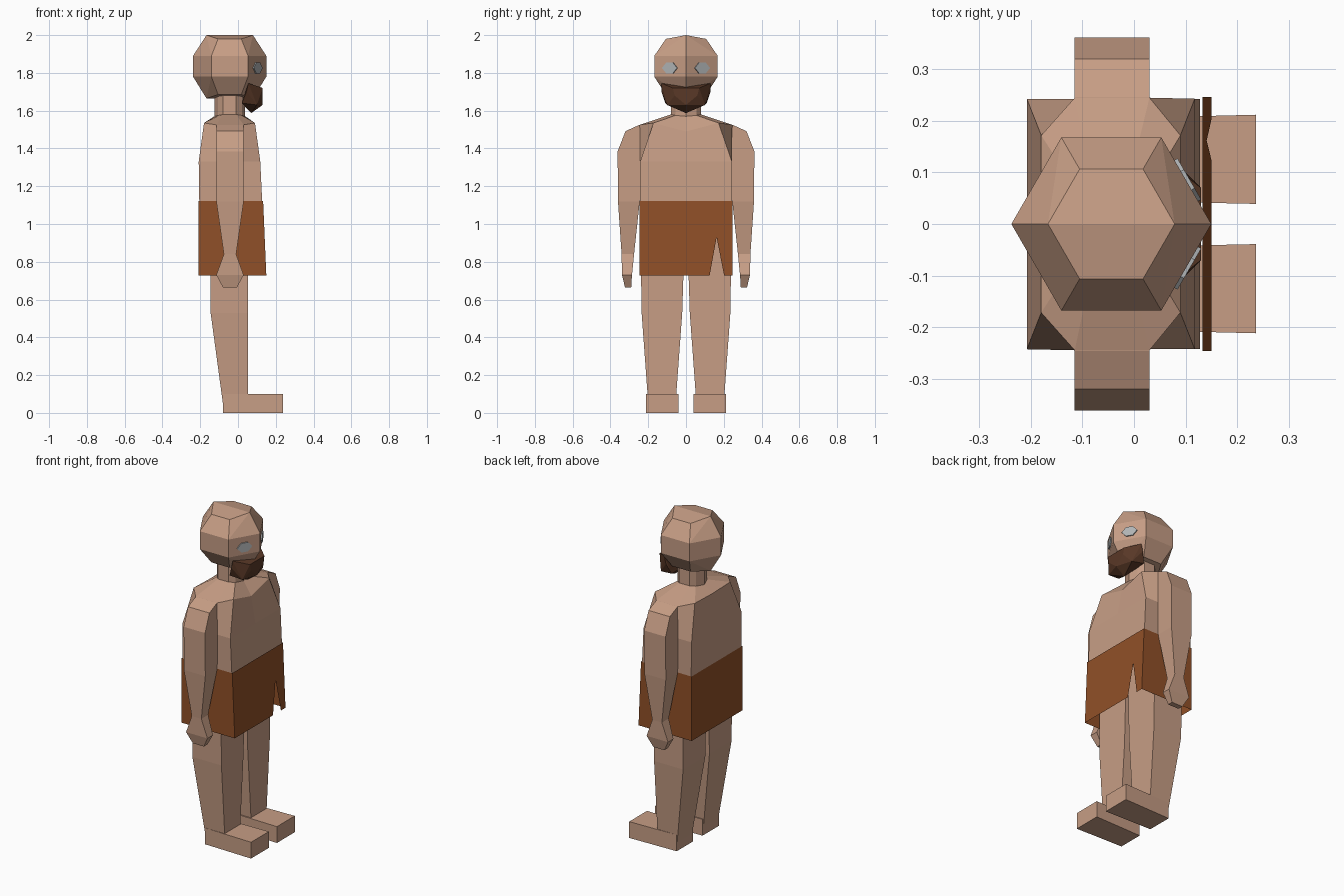
import bpy, bmesh
from math import cos, sin, radians

if "Cube" in bpy.data.objects:
    bpy.data.objects.remove(bpy.data.objects["Cube"])


def material(name, color):
    m = bpy.data.materials.new(name)
    m.diffuse_color = (*color, 1)
    m.use_nodes = True
    m.node_tree.nodes["Principled BSDF"].inputs["Base Color"].default_value = m.diffuse_color
    return m


SKIN = material("skin", (0.57, 0.34, 0.235))
CLOTH = material("cloth", (0.28, 0.08, 0.021))
HAIR = material("hair", (0.10, 0.04, 0.02))
EYE = material("eye_grey", (0.44, 0.46, 0.47))


def finish(name, bm, mat, solid=True):
    if solid:
        bmesh.ops.recalc_face_normals(bm, faces=bm.faces)
    me = bpy.data.meshes.new(name)
    bm.to_mesh(me)
    bm.free()
    me.materials.append(mat)
    ob = bpy.data.objects.new(name, me)
    bpy.context.collection.objects.link(ob)
    return ob


def loft(name, rings, mat):
    """Bridge equal-sized rings of points and cap both ends."""
    bm = bmesh.new()
    rows = [[bm.verts.new(p) for p in r] for r in rings]
    n = len(rows[0])
    for a, b in zip(rows, rows[1:]):
        for i in range(n):
            j = (i + 1) % n
            bm.faces.new((a[i], a[j], b[j], b[i]))
    bm.faces.new(rows[0][::-1])
    bm.faces.new(rows[-1])
    return finish(name, bm, mat)


def hull(name, points, mat):
    bm = bmesh.new()
    for p in points:
        bm.verts.new(p)
    bmesh.ops.convex_hull(bm, input=bm.verts)
    bmesh.ops.dissolve_limit(bm, angle_limit=radians(1), verts=bm.verts, edges=bm.edges)
    return finish(name, bm, mat)


def rect(x0, x1, y0, y1, z, s=1):
    return [(x0, s * y0, z), (x1, s * y0, z), (x1, s * y1, z), (x0, s * y1, z)]


def body_ring(half):
    """Mirror a half outline (front centre .. back centre) across y."""
    return half + [(x, -y, z) for x, y, z in half[-2:0:-1]]


# Torso, shoulders and neck in one loft
def trunk(z, xf, xb):
    return body_ring([(xf, 0, z), (xf, .243, z), (.03, .243, z),
                      (-.115, .243, z), (xb, .243, z), (xb, 0, z)])


def neck(z):
    return body_ring([(.038, 0, z), (.02, .055, z + .005), (-.01, .08, z + .01),
                      (-.08, .08, z + .01), (-.105, .055, z + .005), (-.125, 0, z)])


collar = body_ring([(.09, 0, 1.49), (.09, .172, 1.535), (.03, .245, 1.525),
                    (-.115, .245, 1.525), (-.18, .172, 1.535), (-.18, 0, 1.53)])
loft("torso", [trunk(1.0, .125, -.205), trunk(1.12, .128, -.205),
               trunk(1.33, .118, -.208), collar, neck(1.57), neck(1.69)], SKIN)

# Head: stacked hexagons, slightly crowned at top and bottom
HX = -.044
pts = []
for r, z, drop in ((.123, 2.0, -.02), (.194, 1.89, 0), (.194, 1.78, 0), (.123, 1.665, .02)):
    for k in range(6):
        a = radians(60 * k)
        pts.append((HX + r * cos(a), r * sin(a), z + (drop if k % 3 else 0)))
hull("head", pts, SKIN)

# Beard
beard = [(.07, 0, 1.587), (.13, 0, 1.63), (.02, 0, 1.64)]
for s in (1, -1):
    beard += [(.055, s * .13, 1.745), (.045, s * .13, 1.70), (.13, s * .07, 1.72),
              (.13, s * .06, 1.68), (.10, s * .10, 1.63), (.02, s * .11, 1.64)]
hull("beard", beard, HAIR)

for s, side in ((1, "left"), (-1, "right")):
    # Eye: thin hexagon on the slanted face of the head
    pts = []
    for w, h in ((1, 0), (.45, 1), (-.45, 1), (-1, 0), (-.45, -1), (.45, -1)):
        for d in (-.004, .005):
            t = .046 * w
            pts.append((.103 - .5 * t + .866 * d, s * (.085 + .866 * t + .5 * d),
                        1.826 + .028 * h))
    hull(side + "_eye", pts, EYE)

    # Arm and hand
    sections = [(-.115, .03, .29, .335, .73), (-.115, .03, .25, .36, 1.12)]
    loft(side + "_arm", [
        rect(-.08, -.005, .29, .323, .665, s),
        rect(-.115, .03, .286, .339, .73, s),
        rect(-.075, -.01, .275, .341, .84, s),
        rect(-.115, .03, .245, .36, 1.12, s),
        rect(-.115, .03, .235, .362, 1.385, s),
        rect(-.115, .03, .235, .32, 1.492, s),
        rect(-.115, .03, .235, .246, 1.525, s)], SKIN)

    # Leg
    loft(side + "_leg", [
        rect(-.08, .052, .055, .20, .05, s),
        rect(-.145, .052, .02, .235, .53, s),
        rect(-.145, .052, .013, .238, .75, s),
        rect(-.145, .052, .01, .238, 1.05, s)], SKIN)

    # Foot
    foot = []
    for z in (0, .1):
        foot.append([(-.08, s * .046, z), (.237, s * .039, z),
                     (.237, s * .212, z), (-.08, s * .204, z)])
    loft(side + "_foot", foot, SKIN)

# Loincloth: open box shell with a torn notch in the front
bm = bmesh.new()
V = bm.verts.new
Y, ZT, ZB = .246, 1.122, .727
ft = [V((.133, y, ZT)) for y in (-Y, Y)]
fb = [V((.15, y, ZB)) for y in (-Y, Y)]
bt = [V((-.21, y, ZT)) for y in (-Y, Y)]
bb = [V((-.21, y, ZB)) for y in (-Y, Y)]
n0, n1, n2 = V((.15, .125, ZB)), V((.141, .162, .93)), V((.15, .202, ZB))
bm.faces.new((fb[0], n0, n1, ft[0]))
bm.faces.new((n1, ft[1], ft[0]))
bm.faces.new((n1, n2, fb[1], ft[1]))
bm.faces.new((bb[1], bb[0], bt[0], bt[1]))
bm.faces.new((bb[0], fb[0], ft[0], bt[0]))
bm.faces.new((fb[1], bb[1], bt[1], ft[1]))
finish("loincloth", bm, CLOTH, solid=False)
